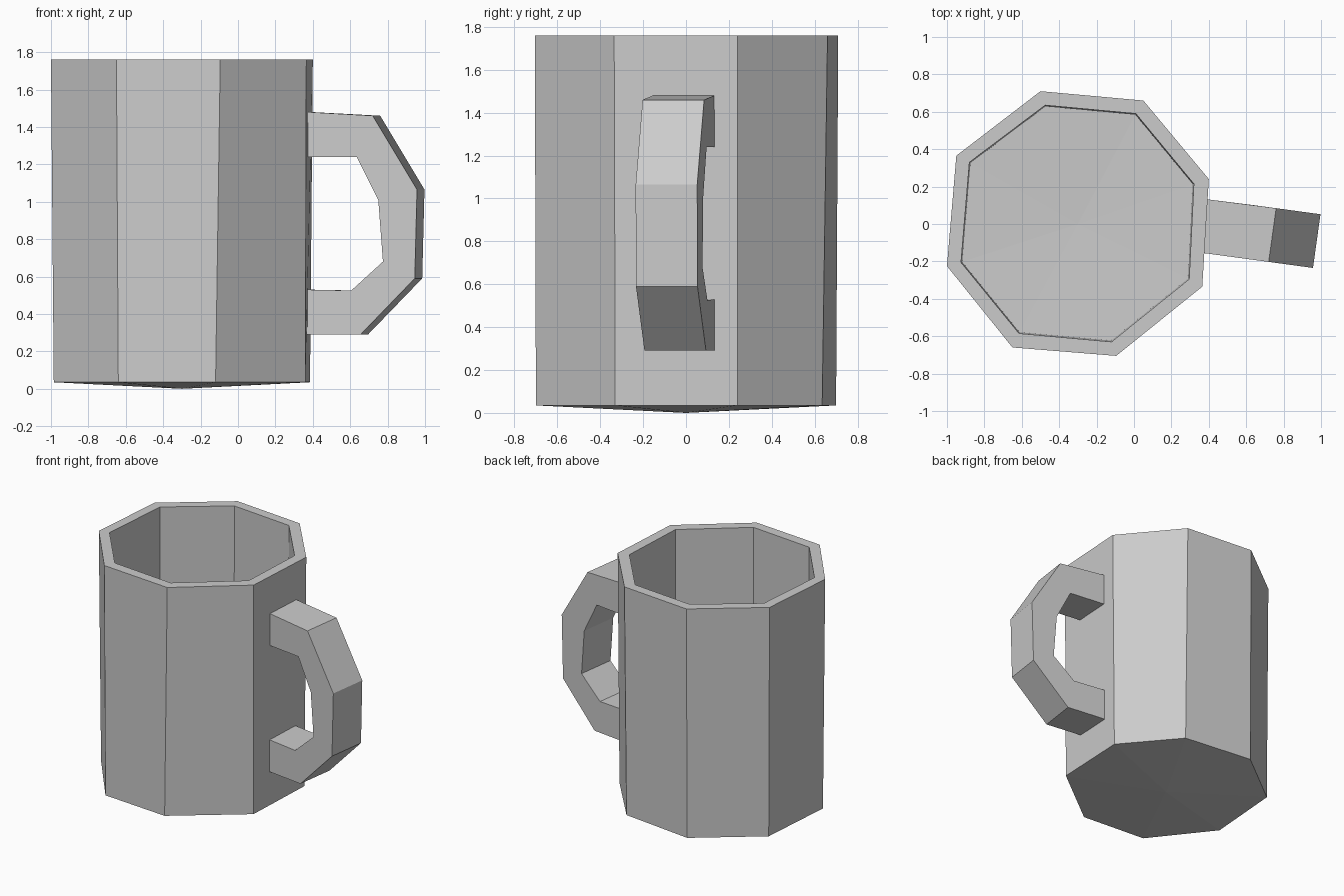
import bpy
import bmesh

cube = bpy.data.objects.get("Cube")
if cube:
    bpy.data.objects.remove(cube, do_unlink=True)

grey = bpy.data.materials.new("plain grey")
grey.use_nodes = True
COLOUR = (0.6, 0.6, 0.6, 1)
grey.diffuse_color = COLOUR
grey.node_tree.nodes["Principled BSDF"].inputs["Base Color"].default_value = COLOUR


def finish(bm, name):
    bmesh.ops.recalc_face_normals(bm, faces=bm.faces)
    mesh = bpy.data.meshes.new(name)
    bm.to_mesh(mesh)
    bm.free()
    mesh.materials.append(grey)
    obj = bpy.data.objects.new(name, mesh)
    bpy.context.collection.objects.link(obj)
    return obj


def bridge(bm, a, b):
    for i in range(len(a)):
        j = (i + 1) % len(a)
        bm.faces.new((a[i], a[j], b[j], b[i]))


def cap(bm, ring, centre):
    tip = bm.verts.new(centre)
    for i in range(len(ring)):
        bm.faces.new((ring[i], ring[(i + 1) % len(ring)], tip))


# Mug body: hand-cut octagon outlines, joined as foot, rim, lip and floor
AXIS = -0.3
foot = [(.385, .24), (.05, .635), (-.5, .70), (-.94, .36),
        (-.985, -.22), (-.64, -.66), (-.12, -.70), (.36, -.33)]
rim = [(.40, .24), (.05, .66), (-.5, .71), (-.95, .365),
       (-1.0, -.225), (-.65, -.66), (-.095, -.705), (.365, -.335)]
lip = [(.32, .215), (.01, .59), (-.475, .635), (-.88, .33),
       (-.925, -.205), (-.615, -.585), (-.12, -.63), (.295, -.295)]
floor = [(AXIS + (x - AXIS) * .99, y * .99) for x, y in lip]

bm = bmesh.new()
rings = [[bm.verts.new((x, y, z)) for x, y in outline]
         for outline, z in ((foot, .035), (rim, 1.76), (lip, 1.76), (floor, .11))]
for lower, upper in zip(rings, rings[1:]):
    bridge(bm, lower, upper)
cap(bm, rings[0], (AXIS, 0, 0))
cap(bm, rings[-1], (AXIS, 0, .09))
finish(bm, "mug_body")

# Handle: faceted strap swept across its width, turned slightly to the front
outer = [(.365, 1.48), (.72, 1.46), (.957, 1.065), (.945, .59), (.655, .29), (.365, .29)]
inner = [(.365, 1.24), (.635, 1.24), (.75, 1.01), (.775, .68), (.605, .525), (.365, .53)]

bm = bmesh.new()


def handle_ring(o, i):
    ring = []
    for (x, z), back in ((o, 0), (o, 1), (i, 1), (i, 0)):
        y = -.155 - .136 * (x - .37)
        ring.append(bm.verts.new((x + .04 * back, y + .287 * back, z)))
    return ring


sections = [handle_ring(o, i) for o, i in zip(outer, inner)]
for first, second in zip(sections, sections[1:]):
    bridge(bm, first, second)
for end in (sections[0], sections[-1]):
    # Tuck the ends just inside the wall
    for v in end[1:3]:
        v.co.x = .385
    bm.faces.new(end)
finish(bm, "handle")
